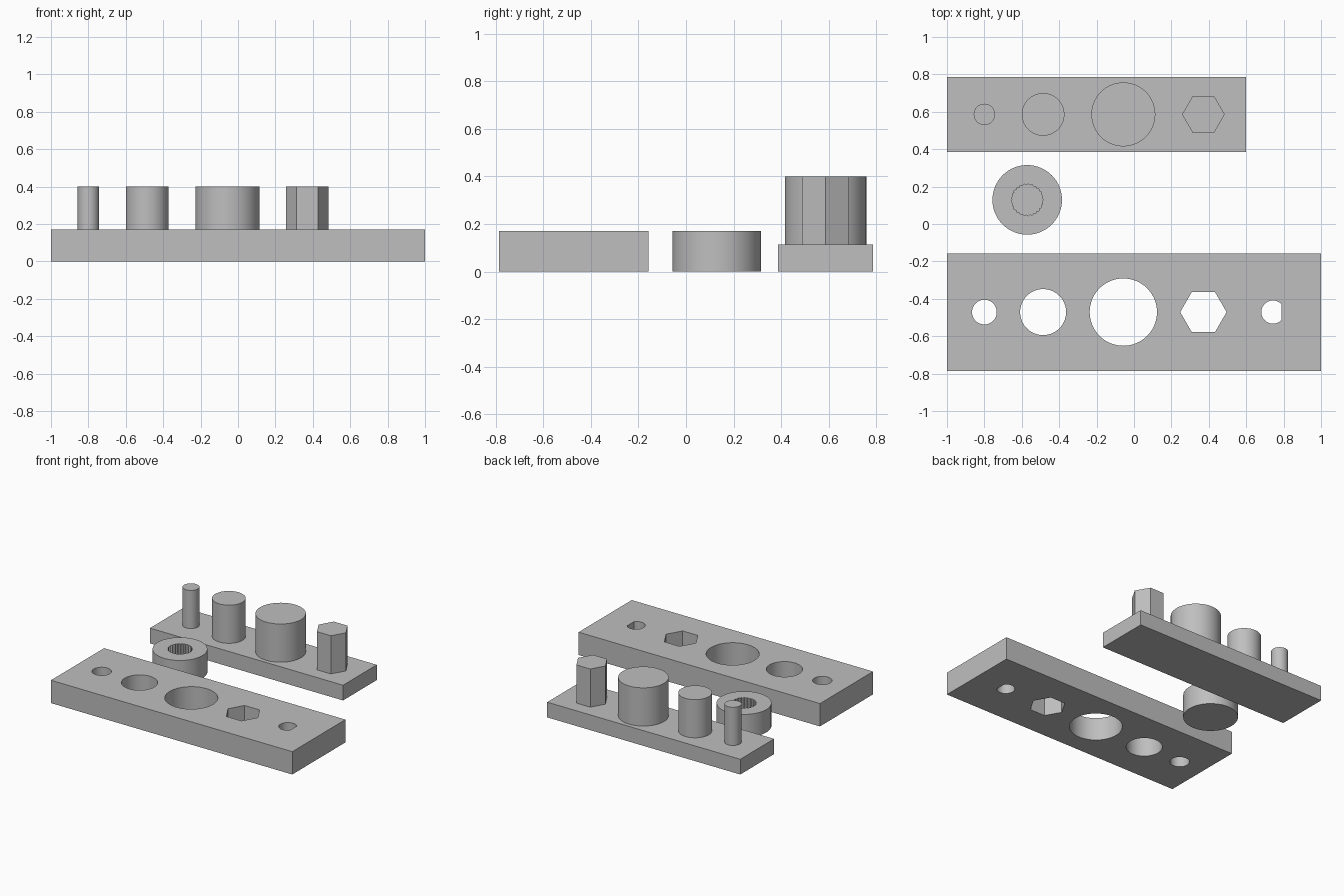
import bpy
import bmesh
from math import cos, sin, pi, acos

if "Cube" in bpy.data.objects:
    bpy.data.objects.remove(bpy.data.objects["Cube"], do_unlink=True)

gray = bpy.data.materials.new("plain_gray")
gray.use_nodes = True
GRAY = (0.52, 0.52, 0.52, 1)
gray.diffuse_color = GRAY
gray.node_tree.nodes["Principled BSDF"].inputs["Base Color"].default_value = GRAY


# Outlines
def circle(x, y, r, n=64):
    return [(x + r * cos(2 * pi * i / n), y + r * sin(2 * pi * i / n)) for i in range(n)]


def rectangle(x0, x1, y0, y1):
    return [(x0, y0), (x1, y0), (x1, y1), (x0, y1)]


def d_shape(x, y, r, flat, n=48):
    a = acos(flat / r)
    angles = [a + (2 * pi - 2 * a) * i / n for i in range(n + 1)]
    return [(x + r * cos(t), y + r * sin(t)) for t in angles]


def spline(x, y, r_in, r_out, teeth):
    pts = []
    for i in range(2 * teeth):
        r = r_out if i % 2 == 0 else r_in
        pts.append((x + r * cos(pi * i / teeth), y + r * sin(pi * i / teeth)))
    return pts


# Solid from an outline
def prism(name, outline, z0, z1):
    bm = bmesh.new()
    face = bm.faces.new([bm.verts.new((x, y, z0)) for x, y in outline])
    top = bmesh.ops.extrude_face_region(bm, geom=[face])["geom"]
    moved = [v for v in top if isinstance(v, bmesh.types.BMVert)]
    bmesh.ops.translate(bm, verts=moved, vec=(0, 0, z1 - z0))
    bmesh.ops.recalc_face_normals(bm, faces=bm.faces)
    mesh = bpy.data.meshes.new(name)
    bm.to_mesh(mesh)
    bm.free()
    mesh.materials.append(gray)
    obj = bpy.data.objects.new(name, mesh)
    bpy.context.collection.objects.link(obj)
    return obj


def activate(obj):
    bpy.ops.object.select_all(action="DESELECT")
    obj.select_set(True)
    bpy.context.view_layer.objects.active = obj


def smooth(obj):
    activate(obj)
    bpy.ops.object.shade_smooth_by_angle(angle=0.5)


def cut(obj, outlines, z0, z1):
    for outline in outlines:
        cutter = prism("cutter", outline, z0, z1)
        cutter.hide_render = True
        mod = obj.modifiers.new("hole", "BOOLEAN")
        mod.operation = "DIFFERENCE"
        mod.solver = "EXACT"
        mod.object = cutter
        activate(obj)
        bpy.ops.object.modifier_apply(modifier=mod.name)
        bpy.data.objects.remove(cutter, do_unlink=True)


# Front plate with through holes
HOLE_Y, PLATE_TOP = -0.471, 0.171
plate = prism("hole_plate", rectangle(-1, 1, -0.786, -0.157), 0, PLATE_TOP)
cut(plate, [
    circle(-0.8, HOLE_Y, 0.066),
    circle(-0.486, HOLE_Y, 0.123),
    circle(-0.057, HOLE_Y, 0.18),
    circle(0.371, HOLE_Y, 0.124, 6),
    d_shape(0.743, HOLE_Y, 0.062, 0.046),
], -0.1, 0.3)
smooth(plate)

# Back plate with matching pegs
PEG_Y, BASE_TOP, PEG_TOP = 0.586, 0.114, 0.4
prism("peg_plate", rectangle(-1, 0.6, 0.386, 0.786), 0, BASE_TOP)
for name, x, r, sides in [
    ("small_peg", -0.8, 0.057, 64),
    ("medium_peg", -0.486, 0.114, 64),
    ("large_peg", -0.057, 0.171, 64),
    ("hex_peg", 0.371, 0.114, 6),
]:
    smooth(prism(name, circle(x, PEG_Y, r, sides), BASE_TOP, PEG_TOP))

# Round hub with a blind splined socket
HUB = (-0.571, 0.129)
hub = prism("splined_hub", circle(*HUB, 0.186), 0, PLATE_TOP)
cut(hub, [spline(*HUB, 0.079, 0.086, 25)], 0.057, 0.3)
smooth(hub)
